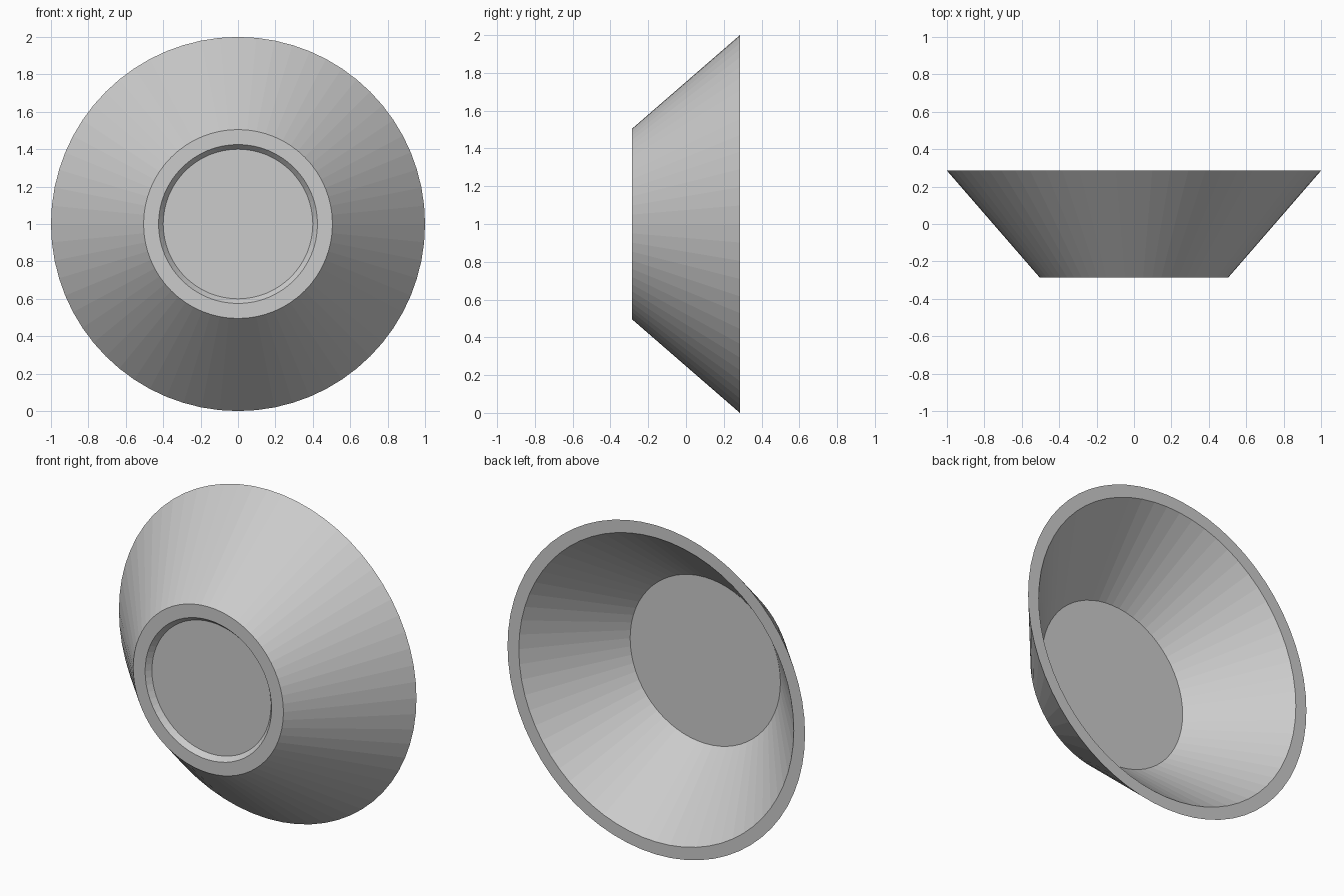
import bpy, bmesh, math

if "Cube" in bpy.data.objects:
    bpy.data.objects.remove(bpy.data.objects["Cube"])

SEG = 64
# Wall profile (radius, y): recessed foot -> outer wall -> rim -> inner wall -> floor
profile = [(0.40, -0.255), (0.425, -0.285), (0.505, -0.285),
           (1.0, 0.285), (0.924, 0.285), (0.505, -0.185)]

bm = bmesh.new()

# Rings around the y axis
rings = []
for r, y in profile:
    rings.append([bm.verts.new((r * math.cos(2 * math.pi * i / SEG), y,
                                1 + r * math.sin(2 * math.pi * i / SEG)))
                  for i in range(SEG)])

# Wall faces between neighbouring rings
for a, b in zip(rings, rings[1:]):
    for i in range(SEG):
        j = (i + 1) % SEG
        bm.faces.new((a[i], a[j], b[j], b[i]))

# Underside of the foot and inner floor
bm.faces.new(rings[0])
bm.faces.new(rings[-1])
bmesh.ops.recalc_face_normals(bm, faces=bm.faces)

mesh = bpy.data.meshes.new("bowl")
bm.to_mesh(mesh)
bm.free()
bpy.context.collection.objects.link(bpy.data.objects.new("bowl", mesh))
